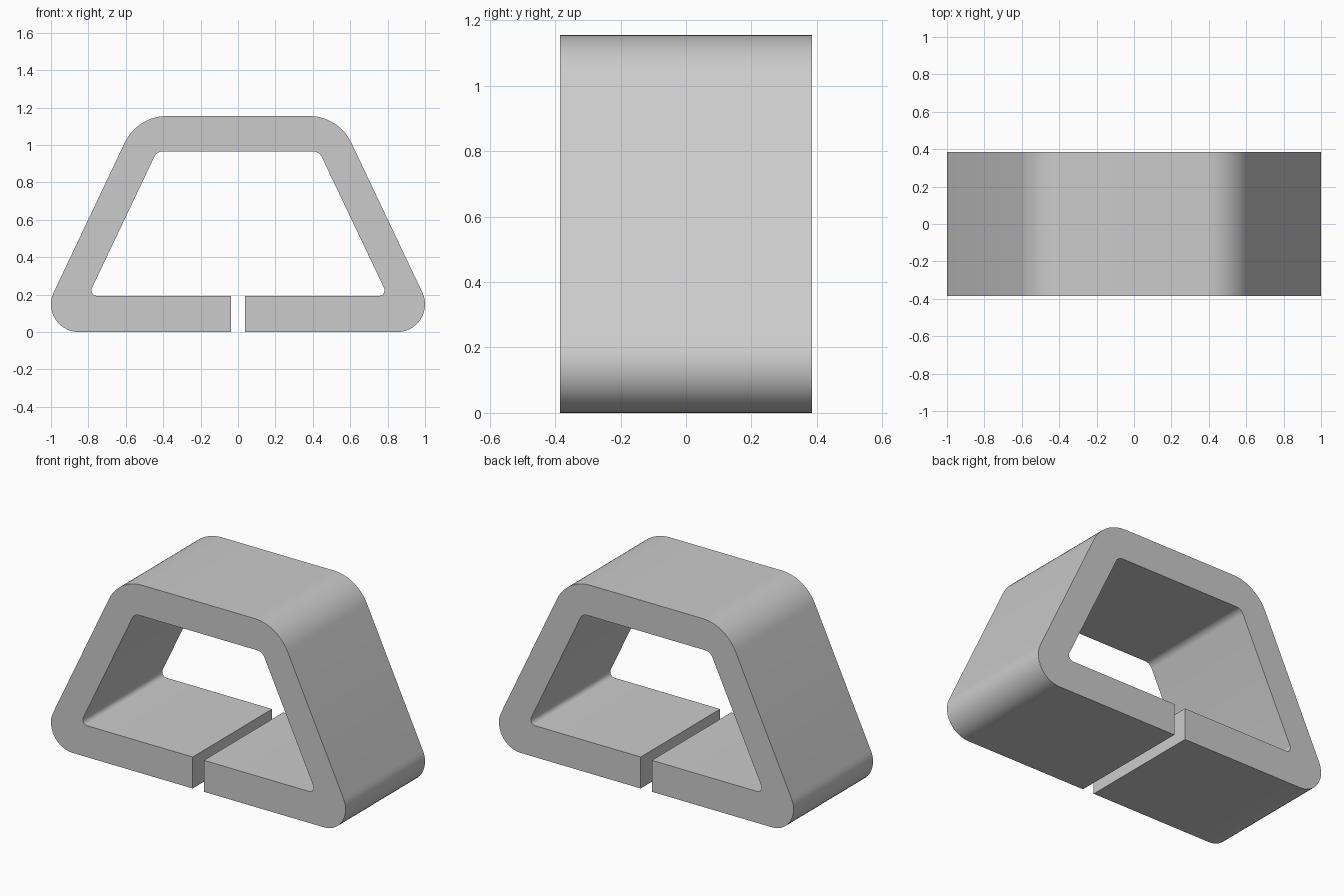
import bpy
import bmesh
import math
from mathutils import Vector

cube = bpy.data.objects.get("Cube")
if cube:
    bpy.data.objects.remove(cube, do_unlink=True)

DEPTH = 0.77
ARC_STEPS = 14

grey = bpy.data.materials.new("plain grey")
grey.use_nodes = True
colour = (0.6, 0.6, 0.6, 1.0)
grey.diffuse_color = colour
grey.node_tree.nodes["Principled BSDF"].inputs["Base Color"].default_value = colour


def fillet(before, corner, after, radius):
    """Points of an arc that rounds off one corner."""
    a = (before - corner).normalized()
    b = (after - corner).normalized()
    half = a.angle(b) / 2
    centre = corner + (a + b).normalized() * (radius / math.sin(half))
    start = corner + a * (radius / math.tan(half)) - centre
    end = corner + b * (radius / math.tan(half)) - centre
    sweep = math.pi - 2 * half
    return [centre + (start * math.sin((1 - t) * sweep) + end * math.sin(t * sweep))
            / math.sin(sweep) for t in (i / ARC_STEPS for i in range(ARC_STEPS + 1))]


# Right half of the slotted section: x, z, corner radius
half = [(0.038, 0.193, 0), (0.038, 0.0, 0),
        (1.086, 0.0, 0.148), (0.538, 1.155, 0.25)]
inner = [(0.434, 0.965, 0.05), (0.801, 0.193, 0.03)]


def mirror(points):
    return [(-x, z, r) for x, z, r in reversed(points)]


# Outer outline from slot to slot, then back along the inside
corners = half + mirror(half) + mirror(inner) + inner
outline = []
for i, (x, z, r) in enumerate(corners):
    p = Vector((x, z))
    if r:
        prev = Vector(corners[i - 1][:2])
        nxt = Vector(corners[(i + 1) % len(corners)][:2])
        outline += fillet(prev, p, nxt, r)
    else:
        outline.append(p)

# Extrude the section along y
bm = bmesh.new()
face = bm.faces.new([bm.verts.new((p.x, -DEPTH / 2, p.y)) for p in outline])
ext = bmesh.ops.extrude_face_region(bm, geom=[face], use_keep_orig=True)
moved = [g for g in ext["geom"] if isinstance(g, bmesh.types.BMVert)]
bmesh.ops.translate(bm, verts=moved, vec=(0, DEPTH, 0))
bmesh.ops.recalc_face_normals(bm, faces=bm.faces)
mesh = bpy.data.meshes.new("slotted_trapezoid_ring")
bm.to_mesh(mesh)
bm.free()
mesh.materials.append(grey)
ring = bpy.data.objects.new("slotted_trapezoid_ring", mesh)
bpy.context.collection.objects.link(ring)

# Smooth rounded corners, crisp ends
bpy.ops.object.select_all(action='DESELECT')
ring.select_set(True)
bpy.context.view_layer.objects.active = ring
bpy.ops.object.shade_smooth_by_angle(angle=math.radians(30))
